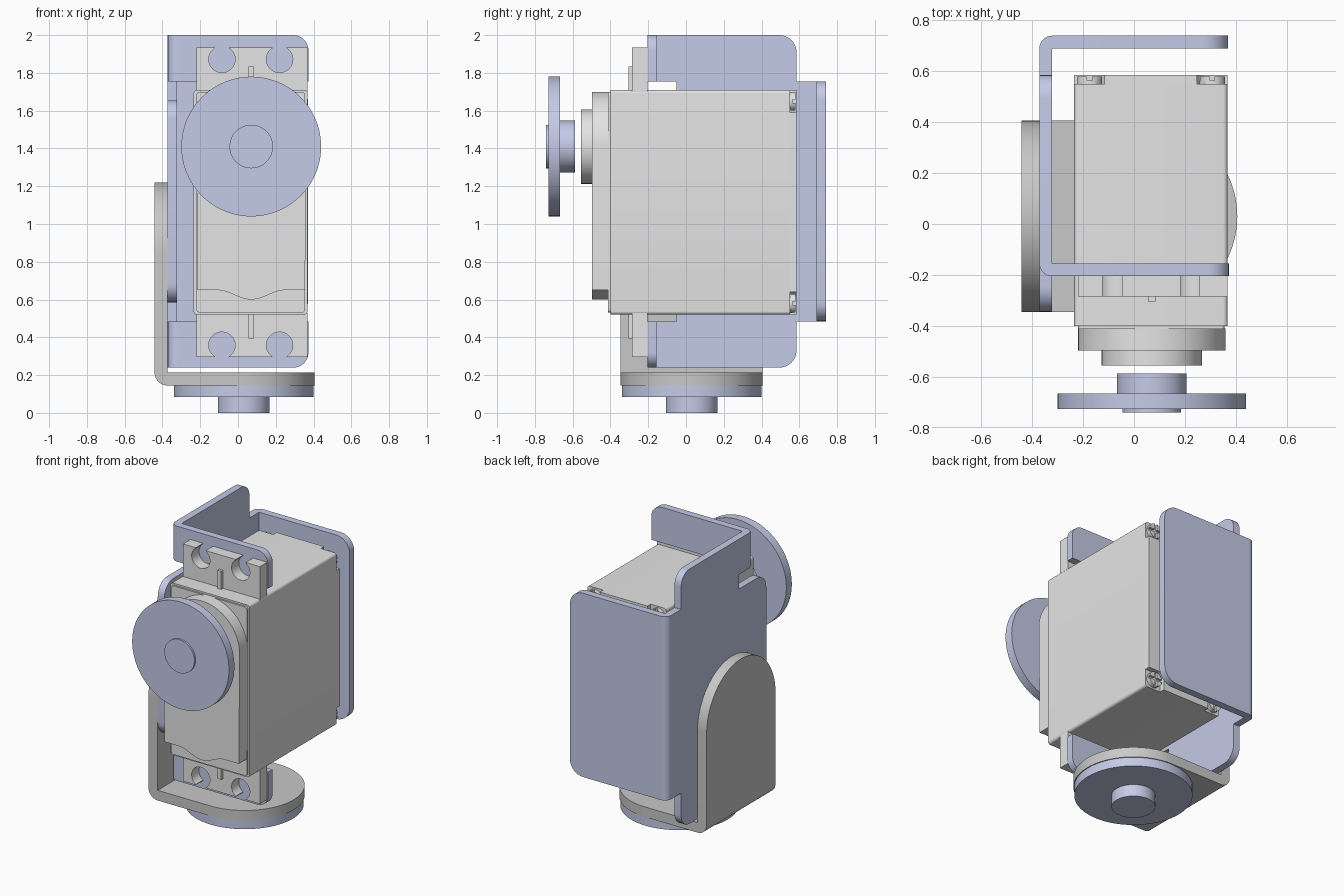
import bpy, bmesh
from math import sin, cos, pi, radians

if "Cube" in bpy.data.objects:
    bpy.data.objects.remove(bpy.data.objects["Cube"])


def material(name, rgb):
    m = bpy.data.materials.new(name)
    m.diffuse_color = (*rgb, 1)
    m.use_nodes = True
    m.node_tree.nodes["Principled BSDF"].inputs["Base Color"].default_value = m.diffuse_color
    return m


BLUE = material("pale blue metal", (0.59, 0.637, 0.855))
LIGHT = material("light grey plastic", (0.78, 0.78, 0.79))
GREY = material("mid grey metal", (0.58, 0.58, 0.58))


def prism(name, pts, axis, a, b, mat):
    """Extrude a 2D outline along an axis from a to b."""
    place = {"x": lambda u, v, w: (w, u, v),
             "y": lambda u, v, w: (u, w, v),
             "z": lambda u, v, w: (u, v, w)}[axis]
    bm = bmesh.new()
    lo = [bm.verts.new(place(u, v, a)) for u, v in pts]
    hi = [bm.verts.new(place(u, v, b)) for u, v in pts]
    bm.faces.new(lo)
    bm.faces.new(hi)
    n = len(pts)
    for i in range(n):
        j = (i + 1) % n
        bm.faces.new((lo[i], lo[j], hi[j], hi[i]))
    bmesh.ops.recalc_face_normals(bm, faces=bm.faces)
    me = bpy.data.meshes.new(name)
    bm.to_mesh(me)
    bm.free()
    me.materials.append(mat)
    ob = bpy.data.objects.new(name, me)
    bpy.context.collection.objects.link(ob)
    return ob


def arc(cu, cv, r, d0, d1, n=32):
    return [(cu + r * cos(radians(d0 + (d1 - d0) * i / n)),
             cv + r * sin(radians(d0 + (d1 - d0) * i / n))) for i in range(n + 1)]


def disc(name, cu, cv, r, axis, a, b, mat, n=72):
    return prism(name, arc(cu, cv, r, 0, 360, n)[:-1], axis, a, b, mat)


def fillet(pts, n=8):
    """Outline with square corners; a third value rounds that corner."""
    out = []
    for i, p in enumerate(pts):
        if len(p) == 2:
            out.append(p)
            continue
        x, y, r = p
        dirs = []
        for q in (pts[i - 1], pts[(i + 1) % len(pts)]):
            dx, dy = q[0] - x, q[1] - y
            l = (dx * dx + dy * dy) ** 0.5
            dirs.append((dx / l * r, dy / l * r))
        (ax, ay), (bx, by) = dirs
        for k in range(n + 1):
            t = pi / 2 * k / n
            out.append((x + ax + bx - bx * cos(t) - ax * sin(t),
                        y + ay + by - by * cos(t) - ay * sin(t)))
    return out


def rect(u0, v0, u1, v1, r=0):
    pts = [(u0, v0), (u1, v0), (u1, v1), (u0, v1)]
    return fillet([(*p, r) for p in pts]) if r else pts


def mirror_v(pts, total):
    return [(u, total - v) for u, v in pts]


# Servo case: main block, front lip, and a back slab notched at the corners
X0, X1, Z0, Z1, N = -0.235, 0.368, 0.52, 1.71, 0.12
prism("servo_case", rect(X0, Z0, X1, Z1, 0.018), "y", -0.4, 0.55, LIGHT)
prism("servo_front_lip", rect(X0 + .015, Z0 + .012, X1 - .012, Z1 - .012, 0.015),
      "y", -0.412, -0.4, LIGHT)
prism("servo_back_slab", fillet([
    (X0 + N, Z0), (X1 - N, Z0), (X1 - N, Z0 + N, .04), (X1, Z0 + N),
    (X1, Z1 - N), (X1 - N, Z1 - N, .04), (X1 - N, Z1), (X0 + N, Z1),
    (X0 + N, Z1 - N, .04), (X0, Z1 - N), (X0, Z0 + N), (X0 + N, Z0 + N, .04)]),
    "y", 0.55, 0.586, LIGHT)

# Case screws with cross slots
for cx in (X0 + 0.06, X1 - 0.06):
    for cz in (Z0 + 0.06, Z1 - 0.06):
        disc("screw_base", cx, cz, 0.05, "y", 0.55, 0.564, LIGHT, 32)
        for su in (-1, 1):
            for sv in (-1, 1):
                q = [(0.009, 0.009)] + arc(0, 0, 0.05, 10.4, 79.6, 8)
                prism("screw_head", [(cx + su * u, cz + sv * v) for u, v in q],
                      "y", 0.564, 0.58, LIGHT)

# Front gear cover with rounded top and a small bulge at the bottom edge
CX, CZ = 0.07, 1.41
bulge = [(CX - 0.18 + 0.36 * i / 24,
          0.65 - 0.025 * (1 - cos(2 * pi * i / 24))) for i in range(25)]
prism("gear_cover", [(CX - 0.285, 0.65)] + bulge + [(CX + 0.285, 0.65)]
      + arc(CX, CZ, 0.29, 0, 180, 48), "y", -0.497, -0.41, LIGHT)
disc("output_boss", CX, CZ, 0.197, "y", -0.557, -0.49, LIGHT)

# Mounting ears with open screw holes, plus ribs
ear = [(-0.22, 1.70), (0.367, 1.70), (0.367, 1.935)]
for hx in (0.22, -0.085):
    ear += [(hx + 0.038, 1.935)] + arc(hx, 1.872, 0.07, 57, -237, 32) + [(hx - 0.038, 1.935)]
ear.append((-0.22, 1.935))
rib = rect(0.055, 1.70, 0.085, 1.835)
for side in ("upper", "lower"):
    shape = (lambda p: p) if side == "upper" else (lambda p: mirror_v(p, 2.23))
    prism(side + "_ear", shape(ear), "y", -0.285, -0.205, LIGHT)
    prism(side + "_ear_rib", shape(rib), "y", -0.305, -0.28, LIGHT)

# Front horn
disc("front_horn_disc", CX, CZ, 0.37, "y", -0.727, -0.667, BLUE, 96)
disc("front_horn_hub", CX, CZ, 0.137, "y", -0.667, -0.588, BLUE)
disc("front_horn_cap", CX, CZ, 0.115, "y", -0.74, -0.727, BLUE)

# Servo bracket: side plate with tab and relief slots
prism("bracket_side", fillet([
    (-0.155, 2.0), (0.585, 2.0, .09), (0.585, 1.755), (0.69, 1.755),
    (0.69, 0.485), (0.585, 0.485), (0.585, 0.24, .09), (-0.155, 0.24),
    (-0.155, 0.485), (-0.05, 0.485), (-0.05, 0.585), (-0.345, 0.585, .1),
    (-0.345, 1.655, .1), (-0.05, 1.655), (-0.05, 1.755), (-0.155, 1.755)]),
    "x", -0.372, -0.322, BLUE)

# Front flanges behind the ears, with bends
flange = fillet([(-0.322, 1.755), (0.373, 1.755), (0.373, 2.0, .08), (-0.322, 2.0)])
bend = [(-0.322, -0.155)] + arc(-0.322, -0.155, 0.05, 180, 270, 10)
prism("upper_flange", flange, "y", -0.205, -0.155, BLUE)
prism("upper_bend", bend, "z", 1.755, 2.0, BLUE)
prism("lower_flange", mirror_v(flange, 2.24), "y", -0.205, -0.155, BLUE)
prism("lower_bend", bend, "z", 0.24, 0.485, BLUE)

# Back flange with bend
prism("back_flange", fillet([(-0.322, 0.485), (0.37, 0.485, .1), (0.37, 1.755, .1),
                             (-0.322, 1.755)]), "y", 0.69, 0.74, BLUE)
prism("back_bend", [(-0.322, 0.69)] + arc(-0.322, 0.69, 0.05, 180, 90, 10),
      "z", 0.485, 1.755, BLUE)

# Grey L bracket: round-topped wall, bend and round-ended base
R, C = 0.376, 0.03
prism("arm_wall", [(C - R, 0.215), (C + R, 0.215)] + arc(C, 0.845, R, 0, 180, 48),
      "x", -0.442, -0.372, GREY)
prism("arm_bend", [(-0.372, 0.215)] + arc(-0.372, 0.215, 0.07, 180, 270, 10),
      "y", C - R, C + R, GREY)
prism("arm_base", [(-0.372, C + R), (-0.372, C - R)] + arc(C, C, R, -90, 90, 48),
      "z", 0.145, 0.215, GREY)

# Bottom horn
disc("bottom_horn_disc", C, C, 0.37, "z", 0.083, 0.145, BLUE, 96)
disc("bottom_horn_hub", C, C, 0.137, "z", 0.0, 0.083, BLUE)

# Smooth the curved sides, keep edges sharp
bpy.ops.object.select_all(action="SELECT")
bpy.context.view_layer.objects.active = bpy.data.objects["servo_case"]
bpy.ops.object.shade_smooth_by_angle(angle=radians(30))
